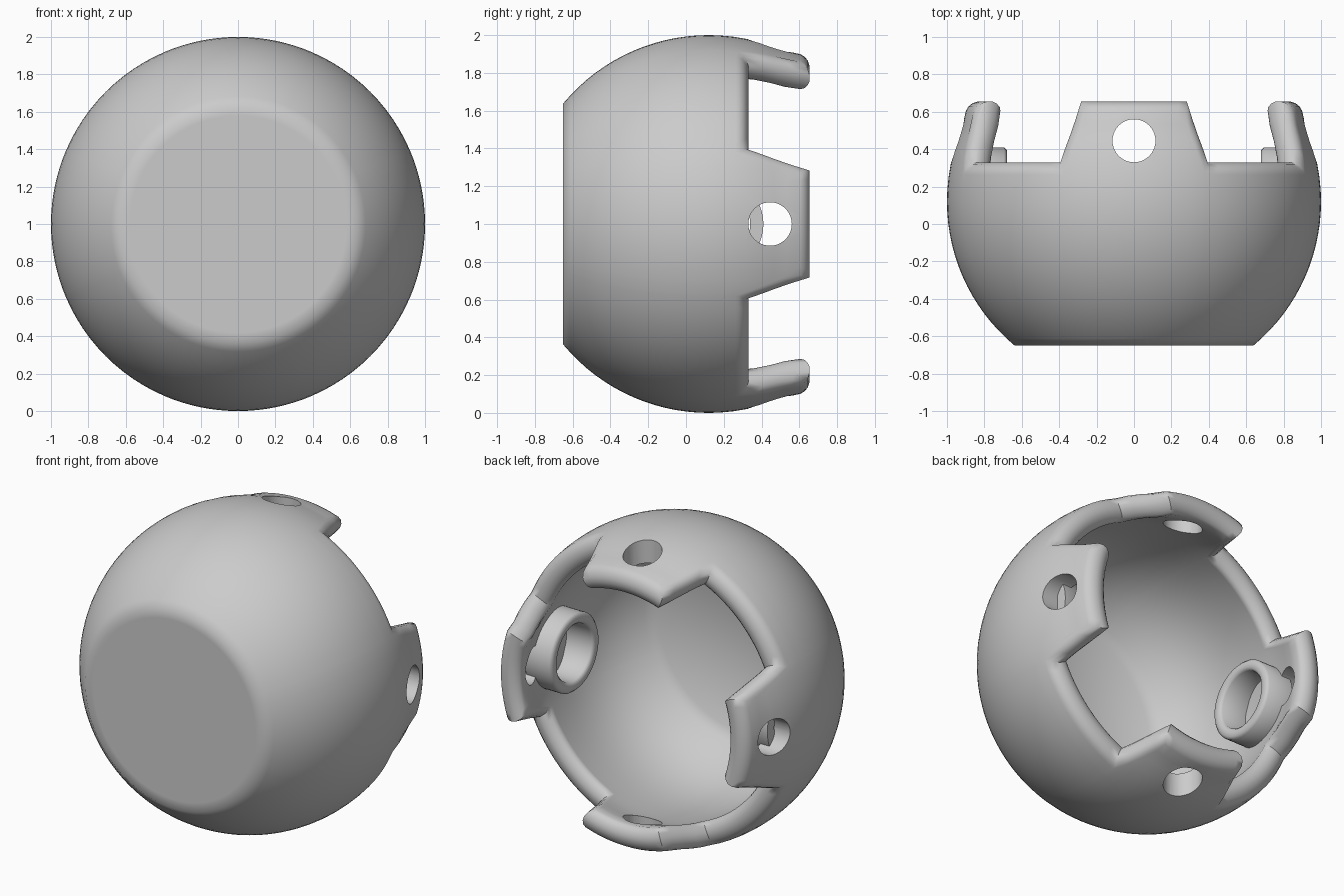
import bpy, bmesh, math
from mathutils import Matrix

if "Cube" in bpy.data.objects:
    bpy.data.objects.remove(bpy.data.objects["Cube"])

grey = bpy.data.materials.new("light_grey")
grey.diffuse_color = (0.6, 0.6, 0.6, 1)
grey.use_nodes = True
grey.node_tree.nodes["Principled BSDF"].inputs["Base Color"].default_value = grey.diffuse_color

RIM_Y, TAB_Y = 0.33, 0.655       # notch floor and tab end
BASE_Y = 0.18                    # where the plain round body ends


def outer_r(y):
    sphere = math.sqrt(max(0, 1 - (y - 0.12) ** 2))
    return max(sphere, 1 - 0.222 * (y - 0.15)) if y > 0.3 else sphere


def inner_r(y):
    t = min(1, max(0, (y + 0.6) / 0.9))
    return outer_r(y) - 0.03 - 0.12 * t * t * (3 - 2 * t)


def outline(d):
    """Castellated rim as (angle, height) pairs, inset by d."""
    a1, a2 = 0.345 - d * 0.8, 0.437 - d * 0.8
    hi, lo = TAB_Y - d, RIM_Y - d
    q = math.pi / 4
    keys = [(-q, lo, 6), (-a2, lo, 4), (-a1, hi, 12), (a1, hi, 4), (a2, lo, 6), (q, lo, 0)]
    pts = []
    for k in range(4):
        for (a, h, n), (b, g, _) in zip(keys, keys[1:]):
            for i in range(n):
                f = i / n
                pts.append((k * math.pi / 2 + a + (b - a) * f, h + (g - h) * f))
    return pts


def finish(ob, angle):
    bpy.ops.object.select_all(action='DESELECT')
    ob.select_set(True)
    bpy.context.view_layer.objects.active = ob
    bpy.ops.object.shade_smooth_by_angle(angle=math.radians(angle))


def make(name, bm):
    bmesh.ops.recalc_face_normals(bm, faces=bm.faces[:])
    me = bpy.data.meshes.new(name)
    bm.to_mesh(me)
    bm.free()
    ob = bpy.data.objects.new(name, me)
    bpy.context.collection.objects.link(ob)
    me.materials.append(grey)
    return ob


# Shell: rows of (angle, y, radius) from flat front, over the lip, to the inside
edge = outline(0.05)
rows = [[(a, -0.65, r) for a, _ in edge] for r in (0.58, 0.638)]
ys = [-0.65 + (BASE_Y + 0.65) * math.sin(i / 18 * math.pi / 2) for i in range(18)]
ys = [0.12 - math.cos(0.692 + (1.631 - 0.692) * i / 16) for i in range(1, 17)]
rows += [[(a, y, outer_r(y)) for a, _ in edge] for y in ys]
steps = [i / 6 for i in range(1, 6)]
top = ys[-1]
for f in steps:
    rows.append([(a, top + (h - top) * f, outer_r(top + (h - top) * f)) for a, h in edge])
# Rounded lip
for d, k in ((0.05, 0), (0.028, 0.05), (0.01, 0.17), (0, 0.36), (0, 0.55),
             (0.012, 0.76), (0.03, 0.92), (0.05, 1)):
    rows.append([(a, h, outer_r(h) * (1 - k) + inner_r(h) * k) for a, h in outline(d)])
for f in reversed(steps):
    rows.append([(a, top + (h - top) * f, inner_r(top + (h - top) * f)) for a, h in edge])
inner_ys = [y for y in reversed(ys) if y > -0.6] + [-0.62]
rows += [[(a, y, inner_r(y)) for a, _ in edge] for y in inner_ys]

bm = bmesh.new()
vs = [[bm.verts.new((r * math.cos(a), y, 1 + r * math.sin(a))) for a, y, r in row] for row in rows]
n = len(edge)
for p, q in zip(vs, vs[1:]):
    for i in range(n):
        j = (i + 1) % n
        bm.faces.new((p[i], p[j], q[j], q[i]))
bm.faces.new(vs[0])
bm.faces.new(vs[-1])
shell = make("shell", bm)

# Pin holes through the four tabs
for axis, rot in (("x", Matrix.Rotation(math.pi / 2, 4, 'Y')), ("z", Matrix.Identity(4))):
    bm = bmesh.new()
    bmesh.ops.create_cone(bm, cap_ends=True, segments=40, radius1=0.115, radius2=0.115, depth=3,
                          matrix=Matrix.Translation((0, 0.445, 1)) @ rot)
    cutter = make("hole_cutter_" + axis, bm)
    cutter.hide_render = True
    mod = shell.modifiers.new("hole_" + axis, 'BOOLEAN')
    mod.operation = 'DIFFERENCE'
    mod.solver = 'EXACT'
    mod.object = cutter
    bpy.context.view_layer.objects.active = shell
    bpy.ops.object.modifier_apply(modifier=mod.name)
    bpy.data.objects.remove(cutter, do_unlink=True)
finish(shell, 50)

# Inner bushings on the two side tabs
for side, name in ((1, "right_bushing"), (-1, "left_bushing")):
    bm = bmesh.new()
    prof = [(0.87, 0.25), (0.695, 0.25), (0.68, 0.235), (0.68, 0.195), (0.695, 0.18), (0.87, 0.18)]
    rings = [[bm.verts.new((side * x, 0.16 + r * math.cos(t * math.pi / 24),
                            1 + r * math.sin(t * math.pi / 24))) for t in range(48)]
             for x, r in prof]
    for p, q in zip(rings, rings[1:] + rings[:1]):
        for i in range(48):
            j = (i + 1) % 48
            bm.faces.new((p[i], p[j], q[j], q[i]))
    finish(make(name, bm), 50)
